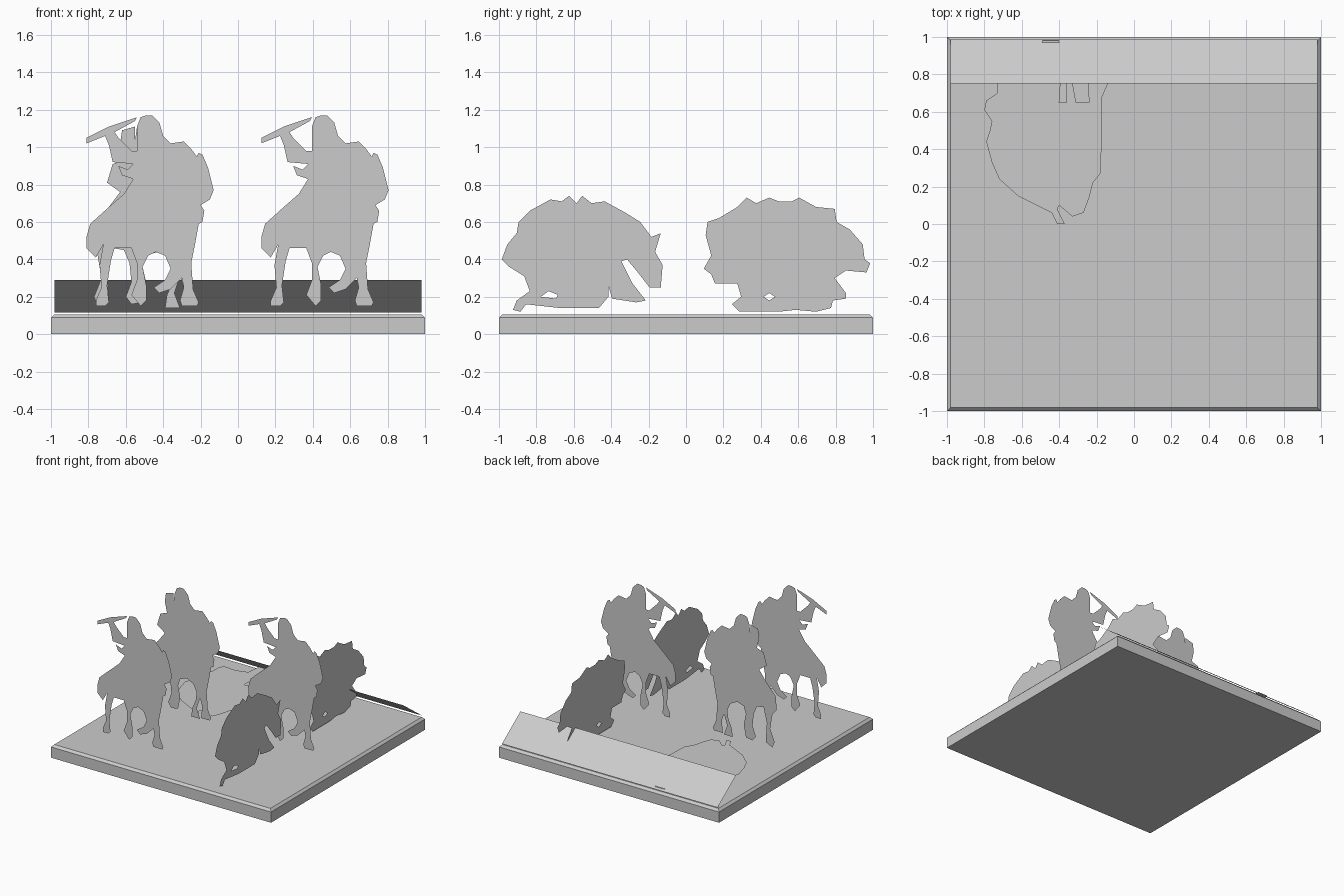
import bpy
import bmesh
from mathutils import Matrix, Vector
from math import radians

# Remove the default object
default_cube = bpy.data.objects.get("Cube")
if default_cube:
    bpy.data.objects.remove(default_cube, do_unlink=True)

# One plain card colour for everything
card_grey = bpy.data.materials.new("card_grey")
card_grey.use_nodes = True
card_colour = (0.6, 0.6, 0.6, 1)
card_grey.diffuse_color = card_colour
card_grey.node_tree.nodes["Principled BSDF"].inputs["Base Color"].default_value = card_colour


def add_object(name, bm):
    """Turn a bmesh into a named object with the card colour."""
    mesh = bpy.data.meshes.new(name)
    bm.to_mesh(mesh)
    bm.free()
    mesh.materials.append(card_grey)
    obj = bpy.data.objects.new(name, mesh)
    bpy.context.collection.objects.link(obj)
    return obj


def add_cutout(name, loops, matrix):
    """Fill an outline (and optional holes), given in hundredths, as a flat card."""
    bm = bmesh.new()
    for loop in loops:
        verts = [bm.verts.new(Vector((u, v, 0)) / 100) for u, v in loop]
        for first, second in zip(verts, verts[1:] + verts[:1]):
            bm.edges.new((first, second))
    bmesh.ops.triangle_fill(bm, use_beauty=True, use_dissolve=False,
                            edges=bm.edges[:], normal=(0, 0, 1))
    bmesh.ops.transform(bm, matrix=matrix, verts=bm.verts[:])
    return add_object(name, bm)


def facing_front(x, y):
    """Upright card spanning x and z."""
    return Matrix.Translation((x, y, 0)) @ Matrix.Rotation(radians(90), 4, "X")


def facing_side(x, y):
    """Upright card spanning y and z."""
    turn = Matrix.Rotation(radians(90), 4, "Z")
    return Matrix.Translation((x, y, 0)) @ turn @ Matrix.Rotation(radians(90), 4, "X")


# Base slab with a chamfered top rim
bm = bmesh.new()
bmesh.ops.create_cube(bm, size=1, matrix=Matrix.Translation((0, 0, 0.053))
                      @ Matrix.Diagonal((2, 2, 0.106, 1)))
rim = [e for e in bm.edges if all(v.co.z > 0.1 for v in e.verts)]
bmesh.ops.bevel(bm, geom=rim, offset=0.018, segments=1, affect="EDGES")
add_object("base", bm)

# Sloping panel along the back edge
bm = bmesh.new()
corners = [(0.98, 0.99, 0.115), (0.98, 0.75, 0.29), (-0.98, 0.75, 0.29), (-0.98, 0.99, 0.115)]
bm.faces.new([bm.verts.new(c) for c in corners])
add_object("sloping_panel", bm)

# Head, back and rear leg, shared by all upright riders
rider_back = [
    (-5, 116), (-2, 117), (1, 117), (5, 113), (7, 106), (11, 102), (18, 103), (22, 99),
    (25, 95), (26, 97), (28, 96), (31, 89), (34, 77), (32, 72), (27, 69), (29, 66),
    (28, 60), (26, 59), (24, 48), (22, 38), (23, 24), (26, 17), (25, 15), (17, 15),
]

# Legs and front of the mount, then the arm swinging a club
club_rider_front = [
    (16, 18), (18, 25), (17, 30), (11, 24), (5, 22), (2, 25), (8, 29), (11, 35), (8, 42),
    (3, 44), (-1, 42), (-4, 36), (-2, 26), (-2, 18), (-5, 15), (-10, 21), (-7, 29),
    (-7, 38), (-10, 46), (-19, 46), (-21, 39), (-23, 26), (-22, 17), (-24, 15), (-29, 15),
    (-29, 18), (-26, 25), (-27, 37), (-25, 48), (-29, 41), (-34, 46), (-34, 52), (-32, 59),
    (-22, 68), (-14, 75), (-9, 83), (-15, 85), (-17, 90), (-12, 88), (-9, 91), (-20, 92),
    (-22, 101), (-24, 106), (-34, 102), (-34, 105), (-22, 111), (-7, 116), (-8, 114),
    (-19, 108), (-17, 105), (-10, 98), (-7, 98), (-7, 111),
]

# Legs and front of the mount, then a hand held up close to the head
hand_rider_front = [
    (18, 25), (16, 31), (13, 22), (16, 14), (8, 14), (9, 21), (12, 28), (13, 35),
    (10, 41), (4, 44), (-2, 42), (-4, 36), (-2, 27), (-4, 17), (-10, 16), (-13, 20),
    (-10, 28), (-11, 38), (-14, 45), (-20, 46), (-23, 34), (-22, 18), (-28, 15),
    (-30, 20), (-26, 30), (-28, 42), (-32, 47), (-31, 58), (-22, 68), (-16, 76),
    (-23, 81), (-20, 91), (-14, 93), (-16, 102), (-15, 109), (-8, 111), (-8, 104), (-7, 111),
]

for name, front, x, y in [
    ("club_rider_front", club_rider_front, -0.47, -0.67),
    ("club_rider_back", club_rider_front, 0.465, -0.045),
    ("hand_rider", hand_rider_front, -0.47, -0.05),
]:
    add_cutout(name, [rider_back + front], facing_front(x, y))

# Running beast near the front edge
front_beast = [
    (-45, 40), (-42, 48), (-37, 54), (-36, 60), (-30, 66), (-19, 72), (-13, 71), (-9, 74),
    (-5, 70), (-2, 74), (3, 70), (10, 71), (21, 65), (29, 60), (35, 52), (40, 54),
    (37, 44), (41, 37), (40, 25), (34, 25), (27, 34), (22, 40), (19, 39), (25, 27),
    (32, 18), (27, 17), (14, 19), (12, 26), (12, 20), (7, 14), (-14, 14), (-32, 16),
    (-35, 12), (-39, 13), (-37, 18), (-30, 23), (-33, 31), (-41, 36),
]
front_beast_gap = [(-24, 20), (-20, 23), (-15, 21), (-16, 19)]
add_cutout("front_beast", [front_beast, front_beast_gap], facing_side(0.48, -0.535))

# Crouching beast near the back edge
back_beast = [
    (-44, 35), (-40, 42), (-43, 53), (-42, 60), (-36, 62), (-26, 68), (-21, 73), (-16, 70),
    (-9, 73), (-4, 71), (3, 71), (7, 73), (16, 68), (26, 67), (27, 60), (34, 56),
    (41, 48), (42, 40), (45, 38), (43, 33), (32, 34), (26, 30), (32, 22), (32, 19),
    (25, 18), (24, 14), (16, 12), (5, 13), (-4, 12), (-25, 12), (-29, 16), (-24, 20),
    (-26, 27), (-38, 27), (-40, 32),
]
back_beast_gap = [(-12, 20), (-9, 22), (-6, 20), (-9, 18)]
add_cutout("back_beast", [back_beast, back_beast_gap], facing_side(0.48, 0.535))

# Fallen beast lying flat, its feet reaching under the panel
fallen_beast = [
    (-73, 75), (-73, 70), (-79, 66), (-80, 61), (-76, 55), (-77, 50), (-79, 44), (-76, 33),
    (-72, 24), (-62, 15), (-52, 10), (-44, 6), (-41, 0), (-37, 0), (-41, 8), (-40, 10),
    (-33, 4), (-27, 6), (-24, 14), (-22, 22), (-18, 27), (-17, 50), (-17, 68), (-14, 75),
    (-16, 85), (-20, 94), (-26, 94), (-24, 65), (-31, 65), (-33, 76), (-36, 76), (-36, 65),
    (-40, 65), (-39, 80), (-40, 98), (-49, 98), (-50, 85), (-60, 82), (-70, 83), (-73, 80),
]
add_cutout("fallen_beast", [fallen_beast], Matrix.Translation((0, 0, 0.13)))
